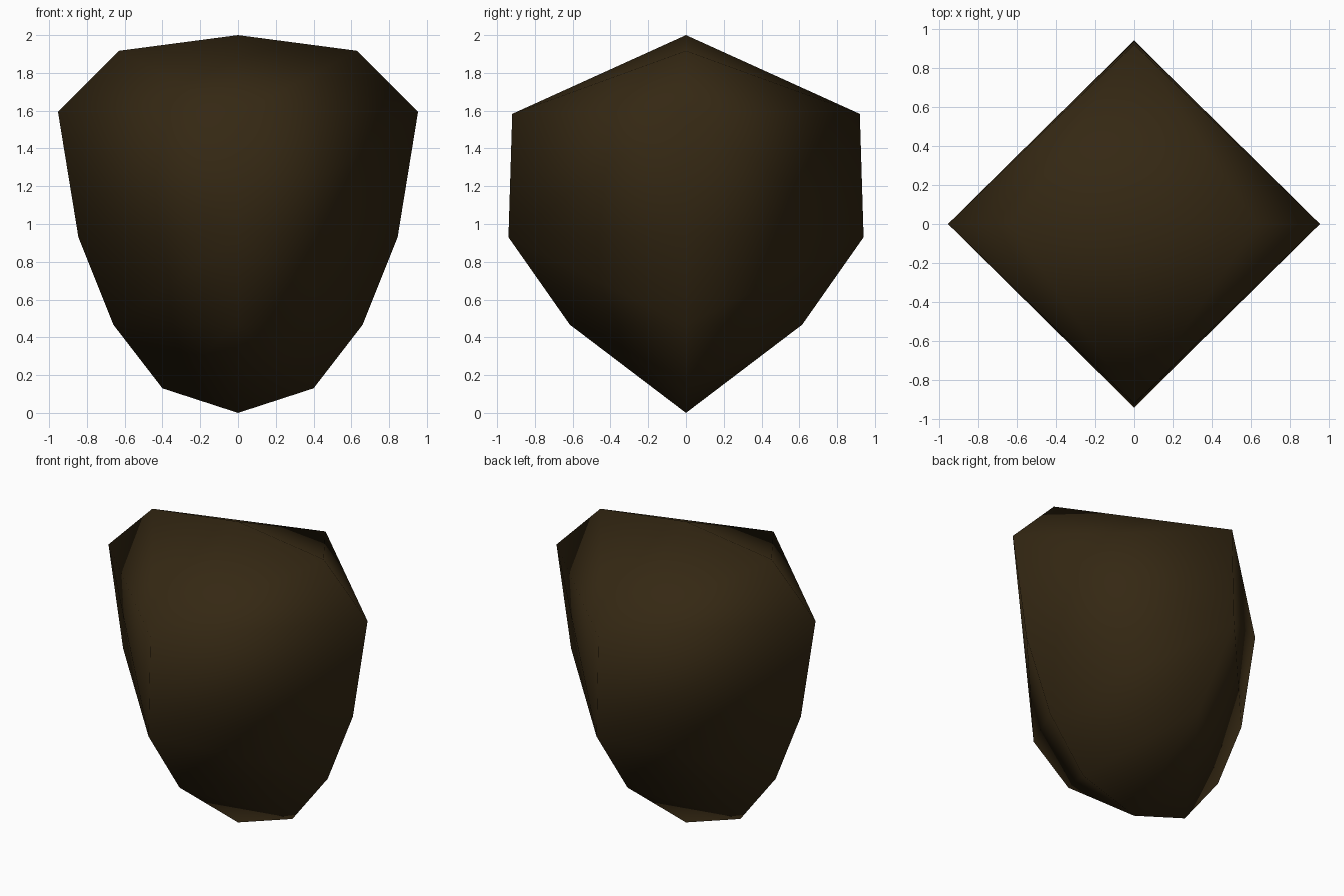
import bpy, bmesh

if "Cube" in bpy.data.objects:
    bpy.data.objects.remove(bpy.data.objects["Cube"])

# Half profiles (distance from axis, height): wide x profile and simpler y profile
side_profile = [(0.40, 0.13), (0.66, 0.467), (0.845, 0.93), (0.953, 1.593), (0.63, 1.917)]
front_profile = [(0.615, 0.467), (0.94, 0.93), (0.92, 1.583)]

bm = bmesh.new()

# Bottom and top tips
for z in (0, 2):
    bm.verts.new((0, 0, z))

# Mirrored profile corners, wrapped in a convex skin
for s in (-1, 1):
    for r, z in side_profile:
        bm.verts.new((s * r, 0, z))
    for r, z in front_profile:
        bm.verts.new((0, s * r, z))
bmesh.ops.convex_hull(bm, input=bm.verts[:])
bmesh.ops.recalc_face_normals(bm, faces=bm.faces[:])
for f in bm.faces:
    f.smooth = True

# Seed-like faceted body with smooth shading
mesh = bpy.data.meshes.new("seed_body")
bm.to_mesh(mesh)
bm.free()
body = bpy.data.objects.new("seed_body", mesh)
bpy.context.collection.objects.link(body)

brown = bpy.data.materials.new("dark_brown")
brown.diffuse_color = (0.035, 0.021, 0.0065, 1)
brown.use_nodes = True
brown.node_tree.nodes["Principled BSDF"].inputs["Base Color"].default_value = brown.diffuse_color
mesh.materials.append(brown)
